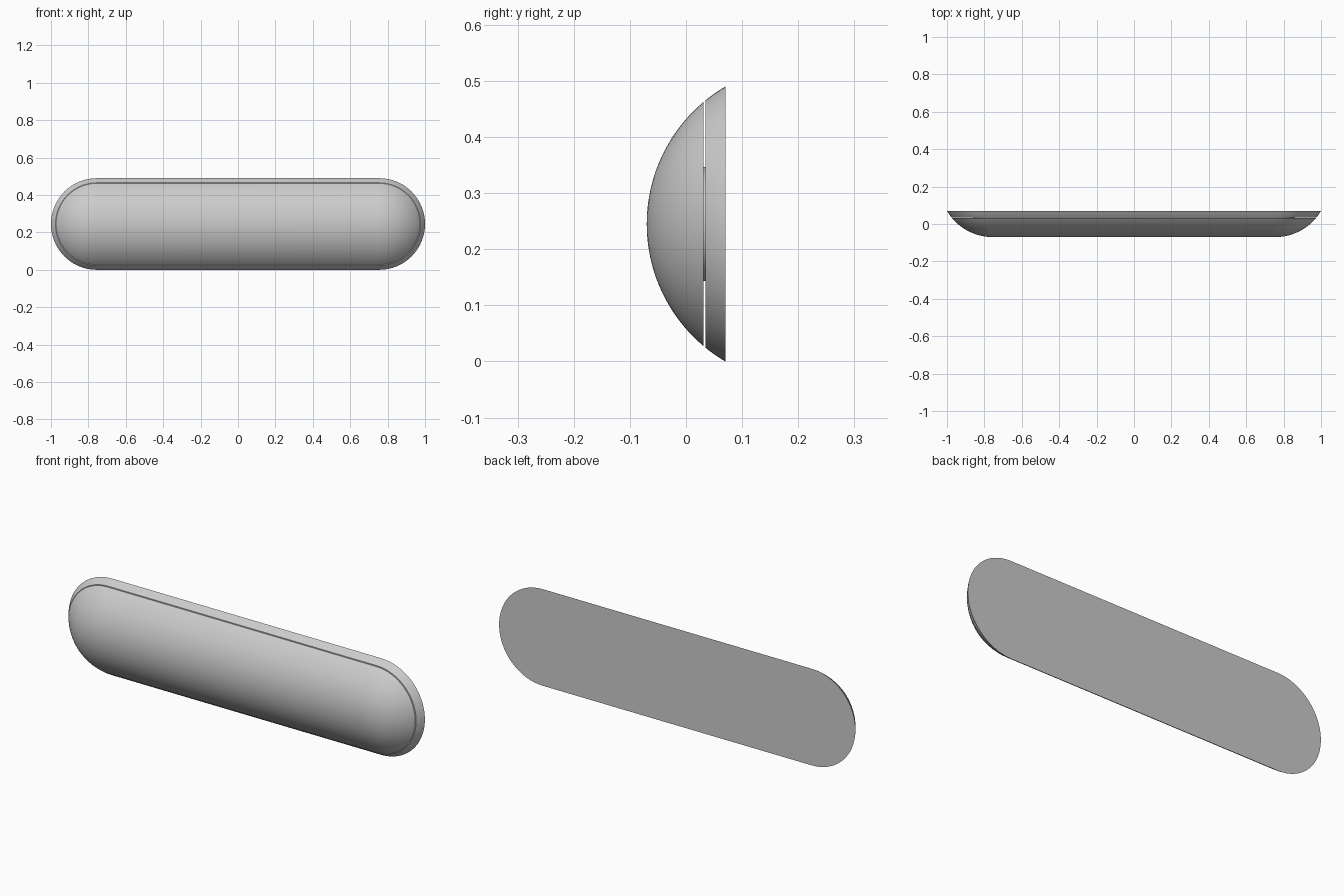
import bpy, bmesh, math

if "Cube" in bpy.data.objects:
    bpy.data.objects.remove(bpy.data.objects["Cube"], do_unlink=True)

HALF = 0.755       # half the straight length between the round ends
RIM = 0.245        # radius of the ends at the back
BACK, FRONT = 0.07, -0.07
DEPTH = BACK - FRONT
CURVE = (RIM**2 + DEPTH**2) / (2 * DEPTH)   # radius of the domed section
SEGS = 32          # segments per round end

grey = bpy.data.materials.new("light_grey")
grey.use_nodes = True
grey.diffuse_color = (0.6, 0.6, 0.6, 1)
grey.node_tree.nodes["Principled BSDF"].inputs["Base Color"].default_value = (0.6, 0.6, 0.6, 1)


def dome_radius(y):
    h = y - FRONT
    return math.sqrt(max(0, 2 * CURVE * h - h * h))


def dome_profile(y0, y1, steps):
    """Points along the dome, spaced evenly by angle."""
    a0, a1 = (math.acos((CURVE - (y - FRONT)) / CURVE) for y in (y0, y1))
    angles = [a0 + (a1 - a0) * i / steps for i in range(steps + 1)]
    return [(CURVE * math.sin(a), FRONT + CURVE * (1 - math.cos(a))) for a in angles]


def pill(name, profile):
    """Loft pill-shaped rings through (radius, y) points and cap both ends."""
    bm = bmesh.new()
    rings = []
    for r, y in profile:
        ring = []
        for side in (1, -1):
            for i in range(SEGS + 1):
                a = math.pi * i / SEGS - math.pi / 2
                ring.append(bm.verts.new((side * (HALF + r * math.cos(a)), y,
                                          RIM + side * r * math.sin(a))))
        rings.append(ring)
    n = len(rings[0])
    for a, b in zip(rings, rings[1:]):
        for i in range(n):
            j = (i + 1) % n
            bm.faces.new((a[i], a[j], b[j], b[i]))
    if profile[0][0] > 0.001:
        bm.faces.new(rings[0])
    bm.faces.new(rings[-1])
    bmesh.ops.remove_doubles(bm, verts=bm.verts, dist=0.00001)
    bmesh.ops.recalc_face_normals(bm, faces=bm.faces)
    mesh = bpy.data.meshes.new(name)
    bm.to_mesh(mesh)
    bm.free()
    mesh.materials.append(grey)
    ob = bpy.data.objects.new(name, mesh)
    bpy.context.collection.objects.link(ob)
    bpy.ops.object.select_all(action="DESELECT")
    ob.select_set(True)
    bpy.context.view_layer.objects.active = ob
    bpy.ops.object.shade_smooth_by_angle(angle=math.radians(30))
    return ob


# Domed front cover
pill("front_cover", dome_profile(FRONT, 0.031, 20))
# Narrow core joining the two halves across the gap
pill("inner_core", [(0.102, 0.029), (0.102, 0.037)])
# Back plate that continues the dome to its flat back
pill("back_plate", dome_profile(0.035, BACK, 6))
